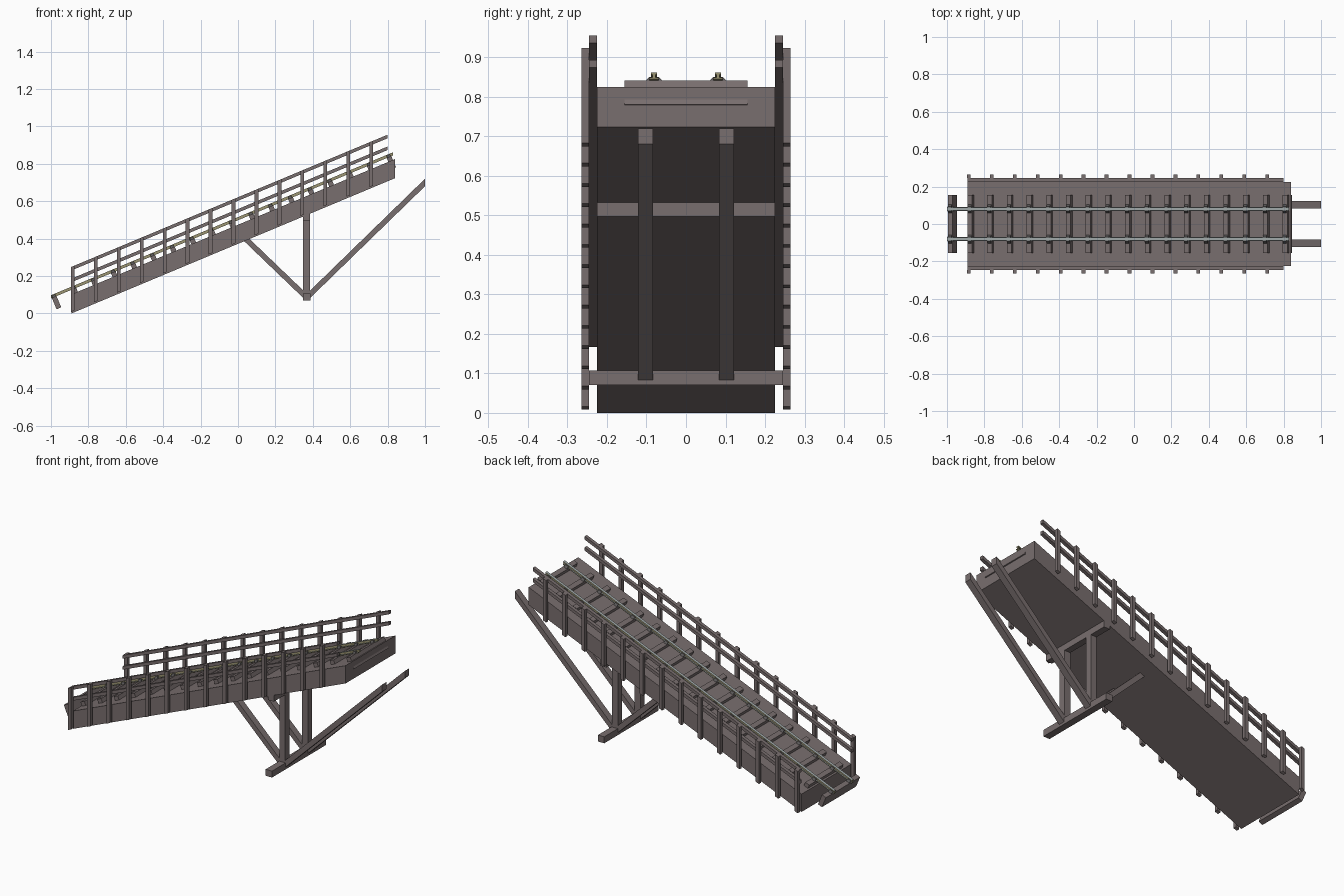
import bpy, bmesh, math
from mathutils import Matrix, Vector

if "Cube" in bpy.data.objects:
    bpy.data.objects.remove(bpy.data.objects["Cube"])

S = 0.418                      # slope of the ramp
ANG = math.atan(S)


def material(name, rgb):
    m = bpy.data.materials.new(name)
    m.diffuse_color = (*rgb, 1)
    m.use_nodes = True
    m.node_tree.nodes["Principled BSDF"].inputs["Base Color"].default_value = m.diffuse_color
    return m


WOOD = material("weathered wood", (0.19, 0.157, 0.157))
BRASS = material("olive rail side", (0.33, 0.30, 0.17))
STEEL = material("polished rail top", (0.36, 0.40, 0.40))
IRON = material("dark iron", (0.10, 0.095, 0.095))


def finish(name, bm, *mats):
    bmesh.ops.recalc_face_normals(bm, faces=bm.faces)
    me = bpy.data.meshes.new(name)
    bm.to_mesh(me)
    bm.free()
    for m in mats:
        me.materials.append(m)
    ob = bpy.data.objects.new(name, me)
    bpy.context.collection.objects.link(ob)
    return ob


def prism(bm, pts, y0, y1):
    """Extrude an x-z outline from y0 to y1."""
    a = [bm.verts.new((x, y0, z)) for x, z in pts]
    b = [bm.verts.new((x, y1, z)) for x, z in pts]
    n = len(pts)
    bm.faces.new(a)
    bm.faces.new(b)
    for i in range(n):
        j = (i + 1) % n
        bm.faces.new((a[i], a[j], b[j], b[i]))


def strip(x0, x1, z0, h, slope=S):
    """Outline of a sloped bar with vertical ends; z0 is its bottom at x0."""
    z1 = z0 + slope * (x1 - x0)
    return [(x0, z0), (x1, z1), (x1, z1 + h), (x0, z0 + h)]


def bar(name, pts, y0, y1, mat=WOOD):
    bm = bmesh.new()
    prism(bm, pts, y0, y1)
    return finish(name, bm, mat)


# Sloping deck
bar("deck", strip(-0.89, 0.84, 0.0, 0.102), -0.225, 0.225)

# Handrails and fence posts on both sides
for side, sgn in (("front", -1), ("back", 1)):
    for label, z in (("upper", 0.230), ("lower", 0.167)):
        bar(f"{side}_{label}_handrail", strip(-0.89, 0.80, z, 0.019),
            sgn * 0.225, sgn * 0.245)
    bm = bmesh.new()
    for i in range(14):
        x = -0.893 + i * 0.1227
        prism(bm, strip(x, x + 0.02, 0.008 + S * i * 0.1227, 0.24),
              sgn * 0.245, sgn * 0.265)
    finish(f"{side}_fence_posts", bm, WOOD)


# Track: height of the rail top along the ramp
def rail_top(x):
    return 0.862 + S * (x - 0.83)


sleepers, chairs = bmesh.new(), bmesh.new()
normal = Vector((-math.sin(ANG), 0, math.cos(ANG)))
tilt = Matrix.Rotation(-ANG, 4, 'Y')
for i in range(18):
    x = -0.983 + i * 0.1053
    top = Vector((x, 0, rail_top(x) - 0.016))
    # sleeper set square to the slope
    bmesh.ops.create_cube(sleepers, size=1, matrix=Matrix.Translation(
        top - normal * 0.033) @ tilt @ Matrix.Diagonal((0.027, 0.31, 0.066, 1)))
    # rail chairs: small tapered blocks
    for y in (-0.081, 0.081):
        res = bmesh.ops.create_cube(chairs, size=1)
        for v in res["verts"]:
            w = 0.044 if v.co.z < 0 else 0.024
            v.co = Vector((v.co.x * 0.02, v.co.y * w, (v.co.z + 0.5) * 0.011))
            v.co = tilt @ v.co + top + Vector((0, y, 0))
finish("sleepers", sleepers, WOOD)
finish("rail_chairs", chairs, IRON)

for side, y in (("front", -0.081), ("back", 0.081)):
    bm = bmesh.new()
    z = rail_top(-1.0)
    for w, lo, h in ((0.022, 0.017, 0.004), (0.008, 0.013, 0.007), (0.016, 0.006, 0.006)):
        prism(bm, strip(-1.0, 0.83, z - lo, h), y - w / 2, y + w / 2)
    ob = finish(f"{side}_track_rail", bm, BRASS, STEEL)
    for f in ob.data.polygons:          # upward faces are worn bright
        f.material_index = 1 if f.normal.z > 0.5 else 0

# Trestle: cross beams, uprights and diagonal braces
bar("lower_cross_beam", [(0.347, 0.07), (0.387, 0.07), (0.387, 0.107), (0.347, 0.107)],
    -0.245, 0.245)
bar("upper_cross_beam", [(0.347, 0.497), (0.385, 0.497), (0.385, 0.535), (0.347, 0.535)],
    -0.225, 0.225)
for side, sgn in (("front", -1), ("back", 1)):
    y0, y1 = sgn * 0.083, sgn * 0.122
    bar(f"{side}_upright", [(0.347, 0.08), (0.385, 0.08), (0.385, 0.53), (0.347, 0.53)], y0, y1)
    bar(f"{side}_long_brace", strip(0.375, 1.0, 0.072, 0.04, 0.973), y0, y1)
    bar(f"{side}_short_brace", strip(0.36, 0.02, 0.072, 0.04, -0.96), y0, y1)
